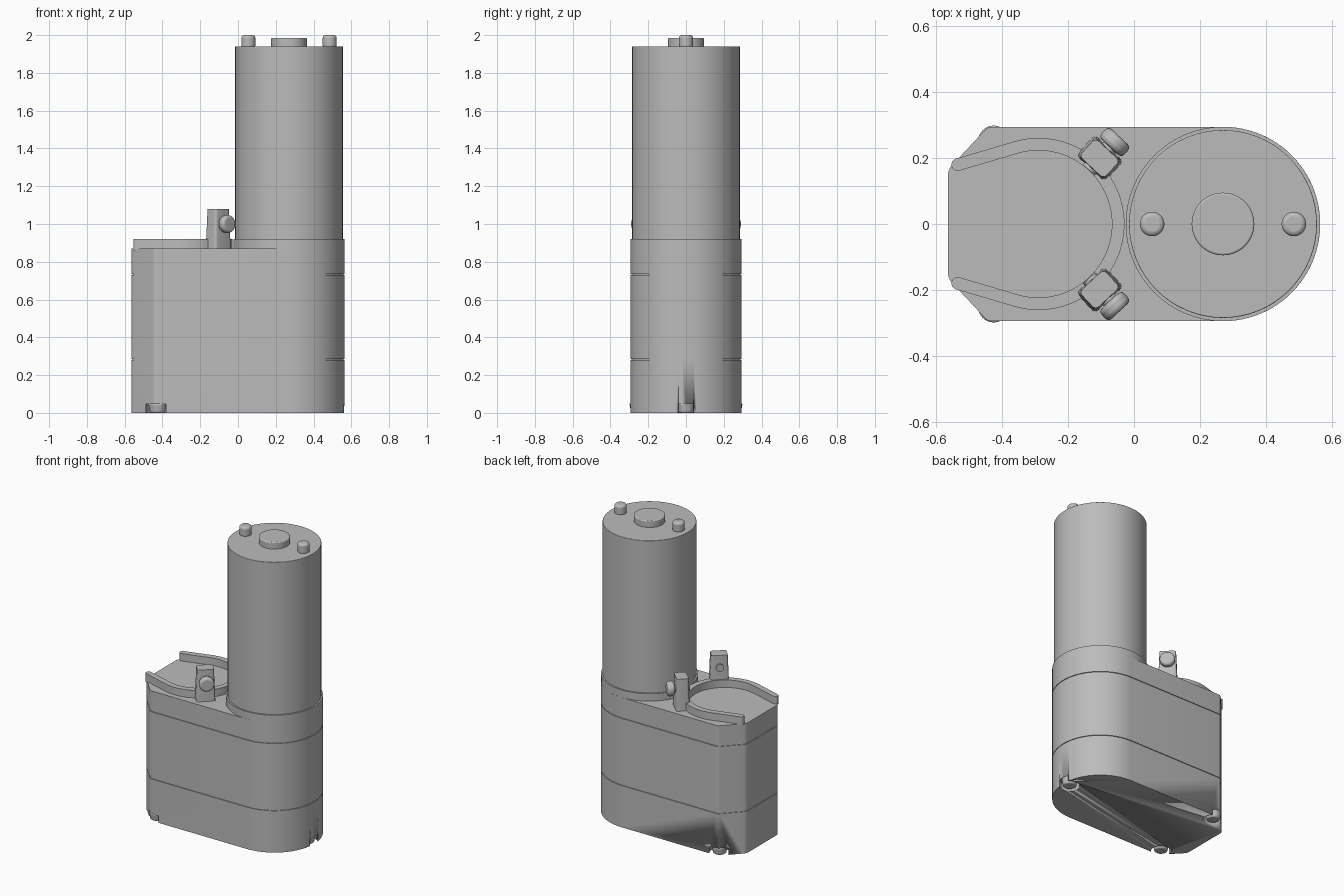
import bpy, bmesh, math
from mathutils import Vector, Matrix

cube = bpy.data.objects.get("Cube")
if cube:
    bpy.data.objects.remove(cube, do_unlink=True)

grey = bpy.data.materials.new("plain grey")
grey.use_nodes = True
tone = (0.5, 0.5, 0.5, 1)
grey.diffuse_color = tone
grey.node_tree.nodes["Principled BSDF"].inputs["Base Color"].default_value = tone


def finish(bm, name, bevel=0, segments=3):
    bmesh.ops.recalc_face_normals(bm, faces=bm.faces)
    mesh = bpy.data.meshes.new(name)
    bm.to_mesh(mesh)
    bm.free()
    ob = bpy.data.objects.new(name, mesh)
    bpy.context.collection.objects.link(ob)
    mesh.materials.append(grey)
    if bevel:
        mod = ob.modifiers.new("soft edges", 'BEVEL')
        mod.width, mod.segments = bevel, segments
        mod.limit_method = 'ANGLE'
        mod.angle_limit = math.radians(50)
    bpy.ops.object.select_all(action='DESELECT')
    ob.select_set(True)
    bpy.context.view_layer.objects.active = ob
    bpy.ops.object.shade_smooth_by_angle(angle=math.radians(35))
    return ob


def extrude(bm, points, z0, z1):
    face = bm.faces.new([bm.verts.new((x, y, z0)) for x, y in points])
    up = bmesh.ops.extrude_face_region(bm, geom=[face])["geom"]
    bmesh.ops.translate(bm, vec=(0, 0, z1 - z0),
                        verts=[v for v in up if isinstance(v, bmesh.types.BMVert)])


def cylinder(name, centre, radius, z0, z1, bevel=0, axis=None, top=None):
    bm = bmesh.new()
    spin = Vector(axis or (0, 0, 1)).to_track_quat('Z', 'Y').to_matrix().to_4x4()
    place = Matrix.Translation(centre) @ spin @ Matrix.Translation((0, 0, (z0 + z1) / 2))
    bmesh.ops.create_cone(bm, cap_ends=True, segments=64, radius1=radius,
                          radius2=top or radius, depth=z1 - z0, matrix=place)
    return finish(bm, name, bevel)


def arc(cx, cy, r, a0, a1, n):
    angles = [math.radians(a0 + (a1 - a0) * i / n) for i in range(n + 1)]
    return [(cx + r * math.cos(a), cy + r * math.sin(a)) for a in angles]


# Housing: round motor end, chamfered and softened far end
MOTOR_X, RADIUS = 0.27, 0.295


def outline(inset=0):
    pts = arc(MOTOR_X, 0, RADIUS - inset, -90, 90, 48)
    upper = (arc(-0.43, 0.265 - inset, 0.03, 90, 135, 4)
             + arc(-0.515 + inset, 0.145, 0.05, 135, 180, 5))
    return pts + upper + [(x, -y) for x, y in reversed(upper)]


feet = [(0.515, 0), (-0.425, 0.25), (-0.425, -0.25)]
cutters = []
for i, (x, y) in enumerate(feet):
    cut = cylinder(f"foot_pocket_cutter_{i}", (x, y, 0), 0.062, -0.02, 0.046)
    cut.hide_render = True
    cut.hide_set(True)
    cutters.append(cut)
    cylinder(f"foot_{i}", (x, y, 0), 0.04, 0, 0.05, 0.008, top=0.05)

for name, z0, z1 in [("housing_base", 0, 0.28), ("housing_middle", 0.284, 0.73),
                     ("housing_cover", 0.734, 0.87)]:
    bm = bmesh.new()
    extrude(bm, outline(), z0, z1)
    section = finish(bm, name)
    if z0 == 0:
        for cut in cutters:
            mod = section.modifiers.new("foot pocket", 'BOOLEAN')
            mod.object, mod.solver = cut, 'EXACT'
bm = bmesh.new()
for z in (0.28, 0.73):
    extrude(bm, outline(0.006), z - 0.01, z + 0.014)
finish(bm, "seam_core")

# Motor with its collar, hub and two terminals
cylinder("motor_collar", (MOTOR_X, 0, 0), RADIUS, 0.86, 0.92)
cylinder("motor_can", (MOTOR_X, 0, 0), 0.285, 0.9, 1.94, 0.003)
cylinder("motor_hub", (MOTOR_X, 0, 0), 0.095, 1.93, 1.985, 0.006)
for side in (-1, 1):
    cylinder(f"terminal_{side}", (MOTOR_X + side * 0.215, 0, 0), 0.037, 1.93, 2.0, 0.014)

# Guide wall: straight lead-ins tangent to a ring
RING_X, LEAD = -0.29, 106.7
end, half = (-0.535, 0.18), 0.019


def wall_side(r):
    return arc(RING_X, 0, r, LEAD, -LEAD, 60)


bm = bmesh.new()
cap = arc(*end, half, LEAD + 180, LEAD, 8)
low_cap = [(x, -y) for x, y in reversed(cap)]
loop = cap + wall_side(0.261) + low_cap + wall_side(0.223)[::-1]
extrude(bm, loop, 0.86, 0.92)
finish(bm, "guide_wall")

# Tapered clip posts with a thumb screw through each
for side, label in ((1, "back"), (-1, "front")):
    out = Vector((0.68, side * 0.73, 0)).normalized()
    centre = Vector((RING_X, 0, 0)) + out * 0.272
    turn = Matrix.Rotation(math.atan2(out.y, out.x), 4, 'Z')
    bm = bmesh.new()
    bmesh.ops.create_cube(bm, size=1)
    for v in bm.verts:
        taper = 1 if v.co.z < 0 else 0.86
        v.co = Vector((v.co.x * 0.085 * taper, v.co.y * 0.118 * taper,
                       0.865 if v.co.z < 0 else 1.08))
    bmesh.ops.bevel(bm, geom=[e for e in bm.edges
                              if abs(e.verts[0].co.z - e.verts[1].co.z) > 0.1],
                    offset=0.014, segments=4, profile=0.5, affect='EDGES')
    bm.transform(Matrix.Translation(centre) @ turn)
    finish(bm, f"{label}_clip_post")
    level = centre + Vector((0, 0, 1.0))
    cylinder(f"{label}_screw_shank", level, 0.025, -0.048, 0.055, axis=out)
    cylinder(f"{label}_screw_head", level, 0.047, 0.046, 0.09, 0.014, axis=out)
